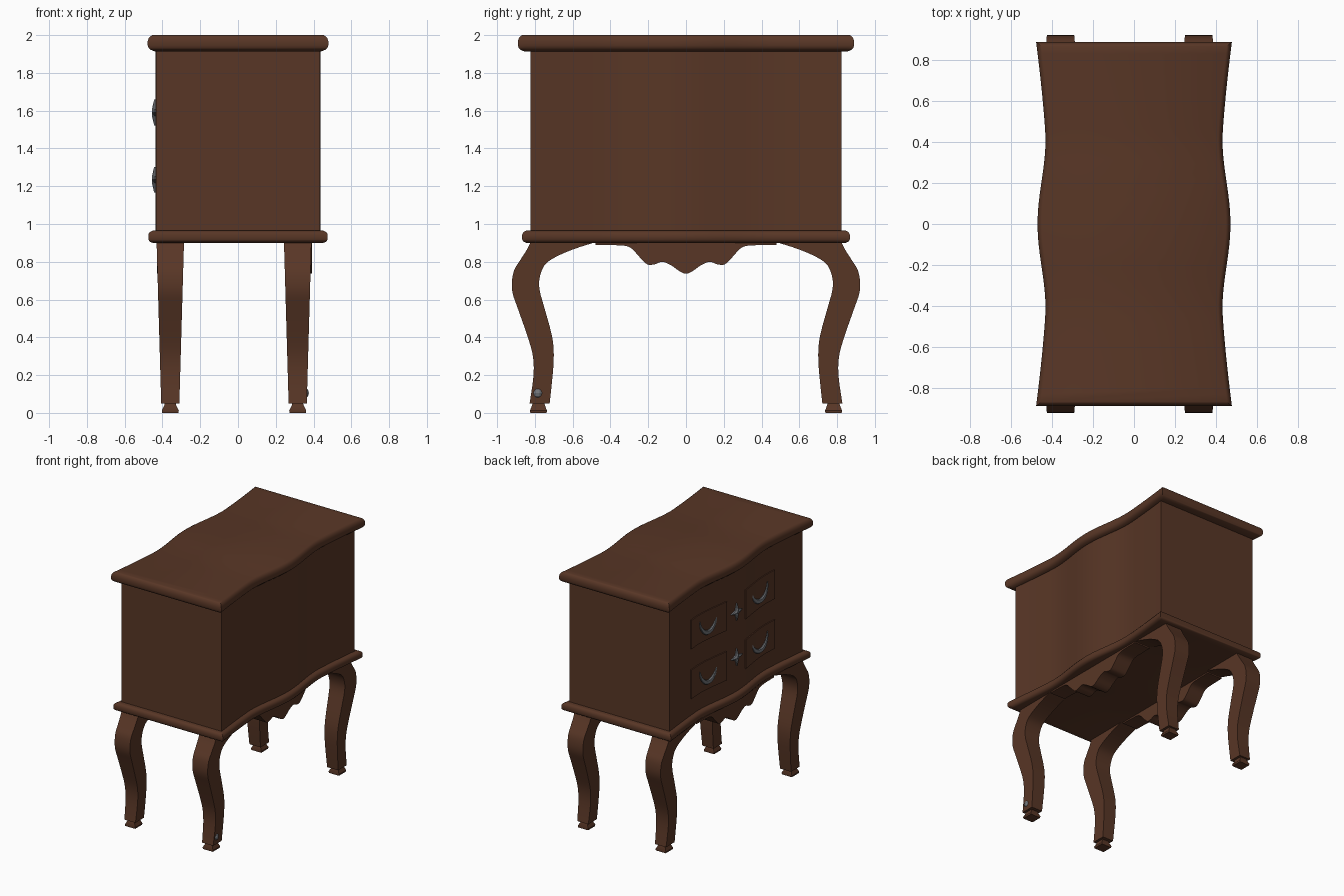
import bpy, bmesh, math
from mathutils import Vector

if "Cube" in bpy.data.objects:
    bpy.data.objects.remove(bpy.data.objects["Cube"])


def material(name, rgb):
    m = bpy.data.materials.new(name)
    m.diffuse_color = (*rgb, 1)
    m.use_nodes = True
    m.node_tree.nodes["Principled BSDF"].inputs["Base Color"].default_value = m.diffuse_color
    return m


WOOD = material("dark brown wood", (0.098, 0.037, 0.019))
METAL = material("grey metal", (0.17, 0.18, 0.195))


def loft(name, rings, mat, angle=35):
    """Skin a row of closed rings and cap both ends."""
    bm = bmesh.new()
    rows = [[bm.verts.new(p) for p in r] for r in rings]
    n = len(rows[0])
    for a, b in zip(rows, rows[1:]):
        for i in range(n):
            j = (i + 1) % n
            bm.faces.new((a[i], a[j], b[j], b[i]))
    bm.faces.new(rows[0])
    bm.faces.new(rows[-1])
    bmesh.ops.recalc_face_normals(bm, faces=bm.faces)
    me = bpy.data.meshes.new(name)
    bm.to_mesh(me)
    bm.free()
    ob = bpy.data.objects.new(name, me)
    bpy.context.collection.objects.link(ob)
    me.materials.append(mat)
    bpy.ops.object.select_all(action='DESELECT')
    ob.select_set(True)
    bpy.context.view_layer.objects.active = ob
    bpy.ops.object.shade_smooth_by_angle(angle=math.radians(angle))
    return ob


def smooth(pts, steps):
    """Catmull-Rom interpolation of a list of tuples."""
    p = [Vector(q) for q in pts]
    p = [p[0]] + p + [p[-1]]
    out = []
    for i in range(1, len(p) - 2):
        a, b, c, d = p[i - 1:i + 3]
        for s in range(steps):
            t = s / steps
            out.append(0.5 * (2 * b + (c - a) * t + (2 * a - 5 * b + 4 * c - d) * t * t
                              + (3 * b - a - 3 * c + d) * t ** 3))
    return out + [p[-1]]


def wave(y):
    """Half width of the serpentine plan at depth y."""
    y = abs(y)
    if y < 0.415:
        return 0.4515 + 0.0195 * math.cos(math.pi * y / 0.415)
    return 0.432 + 0.046 * ((y - 0.415) / 0.475) ** 1.3


def outline(z, length, inset):
    ys = [(length - inset) * (i / 24 - 1) for i in range(49)]
    return ([(wave(y) - inset, y, z) for y in ys]
            + [(inset - wave(y), y, z) for y in reversed(ys)])


# Carcass and moulded slabs
BODY_INSET = 0.035
loft("cabinet_body", [outline(z, 0.823 + BODY_INSET, BODY_INSET) for z in (0.95, 1.93)], WOOD)
loft("top_slab", [outline(z, 0.89, i) for z, i in
     ((1.913, 0.035), (1.922, 0.014), (1.932, 0.004), (1.945, 0), (1.968, 0),
      (1.982, 0.004), (1.993, 0.011), (2.0, 0.022))], WOOD)
loft("bottom_slab", [outline(z, 0.867, i) for z, i in
     ((0.9, 0.022), (0.906, 0.008), (0.918, 0), (0.945, 0), (0.958, 0.008), (0.965, 0.022))], WOOD)

# Cabriole legs: (outer y, outer z, inner y, inner z)
LEG = [(.823, .902, .484, .902), (.845, .86, .60, .865), (.88, .805, .70, .82),
       (.91, .755, .75, .78), (.922, .69, .775, .715), (.917, .63, .775, .65),
       (.893, .56, .75, .557), (.844, .42, .71, .41), (.812, .31, .70, .31),
       (.807, .2, .706, .2), (.828, .05, .722, .05)]
LEG_X = {"left": -0.3585, "right": 0.316}


def half(z):
    return 0.048 + 0.0245 * (z - 0.05) / 0.85


for side, cx in LEG_X.items():
    for end, s in (("front", -1), ("back", 1)):
        rings = [[(cx - half(zo), s * yo, zo), (cx + half(zo), s * yo, zo),
                  (cx + half(zi), s * yi, zi), (cx - half(zi), s * yi, zi)]
                 for yo, zo, yi, zi in smooth(LEG, 3)]
        loft(f"{end}_{side}_leg", rings, WOOD)
        foot = [[(cx + a * w, s * 0.781 + b * d, z) for a, b in
                 ((-1, -1), (1, -1), (1, 1), (-1, 1))]
                for z, w, d in ((0.055, 0.028, 0.031), (0.04, 0.031, 0.034),
                                (0.012, 0.045, 0.045), (0, 0.043, 0.043))]
        loft(f"{end}_{side}_foot", foot, WOOD)

# Scalloped aprons between the legs
SCALLOP = [(0, .737), (.034, .75), (.077, .78), (.125, .80), (.165, .787),
           (.204, .786), (.246, .825), (.3, .878), (.38, .888), (.48, .89)]
edge = smooth([(-y, z) for y, z in reversed(SCALLOP[1:])] + SCALLOP, 4)
for side, cx in LEG_X.items():
    x0, x1 = cx - 0.06, cx + 0.076
    if cx < 0:
        x0, x1 = cx - 0.07, cx + 0.06
    loft(f"{side}_apron", [[(x0, y, z), (x1, y, z), (x1, y, .905), (x0, y, .905)]
                           for y, z in edge], WOOD)


def face_x(y):
    return BODY_INSET - wave(y)


# Drawer plates with crescent handles, and star ornaments between them
for row, zc in (("upper", 1.60), ("lower", 1.21)):
    for side, s in (("left", 1), ("right", -1)):
        yc = s * 0.318
        ys = [yc + 0.2 * (i / 8 - 1) for i in range(17)]
        loft(f"{row}_{side}_drawer",
             [[(face_x(y) + 0.01, y, zc - .113), (face_x(y) - .008, y, zc - .113),
               (face_x(y) - .008, y, zc + .113), (face_x(y) + 0.01, y, zc + .113)]
              for y in ys], WOOD)
        rings = []
        for i in range(21):
            t = i / 20
            a = math.pi * (1 + t)
            r = 0.005 + 0.013 * math.sin(math.pi * t)
            y0, z0 = yc + 0.1 * math.cos(a), zc + 0.06 + 0.11 * math.sin(a)
            x0 = face_x(yc) - 0.012 - 0.008 * math.sin(math.pi * t)
            rings.append([(x0 + 0.7 * r * math.sin(b), y0 + r * math.cos(b) * math.cos(a),
                           z0 + r * math.cos(b) * math.sin(a))
                          for b in (k * math.tau / 8 for k in range(8))])
        loft(f"{row}_{side}_handle", rings, METAL)

for row, zc in (("upper", 1.59), ("lower", 1.235)):
    rings = []
    for x, k in ((-0.43, 1), (-0.444, 1), (-0.455, 0.3)):
        rings.append([(x, k * r * math.cos(a), zc + k * r * math.sin(a))
                      for r, a in (((0.068, 0.024)[i % 2], i * math.pi / 4) for i in range(8))])
    loft(f"{row}_star_ornament", rings, METAL, 20)

# Small metal stud near the foot of one leg
bpy.ops.mesh.primitive_uv_sphere_add(segments=10, ring_count=6, radius=0.032,
                                     location=(0.345, -0.785, 0.105))
stud = bpy.context.object
stud.name = "leg_stud"
stud.data.materials.append(METAL)
